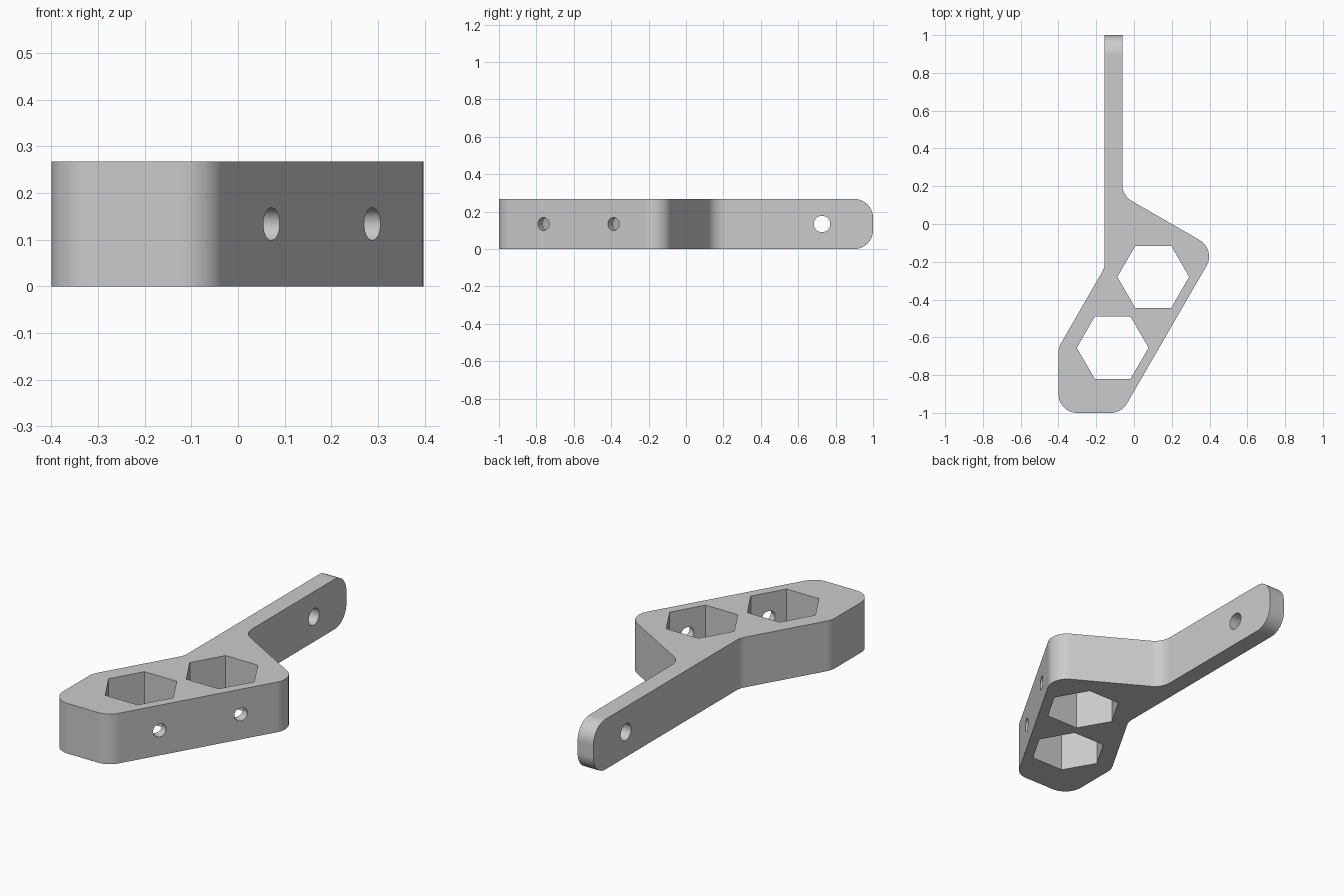
import bpy, bmesh, math
from mathutils import Vector, Matrix

if "Cube" in bpy.data.objects:
    bpy.data.objects.remove(bpy.data.objects["Cube"], do_unlink=True)

HEIGHT = 0.267
MID = HEIGHT / 2
ROUND = 0.1

grey = bpy.data.materials.new("plain grey")
grey.use_nodes = True
colour = (0.6, 0.6, 0.6, 1)
grey.diffuse_color = colour
grey.node_tree.nodes["Principled BSDF"].inputs["Base Color"].default_value = colour


def make_object(name, bm):
    bmesh.ops.recalc_face_normals(bm, faces=bm.faces)
    mesh = bpy.data.meshes.new(name)
    bm.to_mesh(mesh)
    bm.free()
    mesh.materials.append(grey)
    obj = bpy.data.objects.new(name, mesh)
    bpy.context.collection.objects.link(obj)
    return obj


def fillet(before, corner, after, radius, steps=12):
    """Arc points that replace a corner; concave corners work too."""
    if radius == 0:
        return [corner]
    a, b = (before - corner).normalized(), (after - corner).normalized()
    half = a.angle(b) / 2
    centre = corner + (a + b).normalized() * radius / math.sin(half)
    start = corner + a * radius / math.tan(half) - centre
    end = corner + b * radius / math.tan(half) - centre
    sweep = start.angle(end)
    return [centre + (start * math.sin(sweep * (1 - i / steps))
                      + end * math.sin(sweep * i / steps)) / math.sin(sweep)
            for i in range(steps + 1)]


def cylinder(name, sides, radius, depth, matrix):
    bm = bmesh.new()
    bmesh.ops.create_cone(bm, cap_ends=True, segments=sides, radius1=radius,
                          radius2=radius, depth=depth, matrix=matrix)
    return make_object(name, bm)


# Bracket outline: straight arm and slanted socket block
outline = [(-0.155, 1, 0), (-0.062, 1, 0), (-0.062, 0.151, ROUND),
           (0.434, -0.135, ROUND), (-0.066, -1, ROUND), (-0.4, -1, ROUND),
           (-0.4, -0.655, ROUND), (-0.155, -0.23, ROUND)]
corners = [Vector((x, y, 0)) for x, y, r in outline]
points = []
for i, (x, y, r) in enumerate(outline):
    points += fillet(corners[i - 1], corners[i], corners[(i + 1) % len(corners)], r)

bm = bmesh.new()
face = bm.faces.new([bm.verts.new(p) for p in points])
top = bmesh.ops.extrude_face_region(bm, geom=[face])
bmesh.ops.translate(bm, vec=(0, 0, HEIGHT),
                    verts=[v for v in top["geom"] if isinstance(v, bmesh.types.BMVert)])
bmesh.ops.recalc_face_normals(bm, faces=bm.faces)

# Rounded tip of the arm
tip = [e for e in bm.edges
       if all(v.co.y > 0.999 for v in e.verts)
       and abs(e.verts[0].co.z - e.verts[1].co.z) < 0.001]
bmesh.ops.bevel(bm, geom=tip, offset=ROUND, segments=12, profile=0.5, affect='EDGES')
bracket = make_object("bracket", bm)

# Hexagonal sockets, each with a screw hole from the slanted side
cutters = []
for x, y in ((0.102, -0.28), (-0.113, -0.655)):
    hexagon = Matrix.Translation((x, y, MID)) @ Matrix.Rotation(math.radians(30), 4, 'Z')
    socket = cylinder("socket_cutter", 6, 0.19, 1, hexagon)
    # Keep a hexagon corner pointing along x
    far = max(v.co.x for v in socket.data.vertices) - x
    if far < 0.18:
        socket.data.transform(Matrix.Translation((x, y, 0))
                              @ Matrix.Rotation(math.radians(30), 4, 'Z')
                              @ Matrix.Translation((-x, -y, 0)))
    side = Vector((math.sqrt(3) / 2, -0.5, 0))
    place = Matrix.Translation(Vector((x, y, MID)) + side * 0.2)
    aim = side.to_track_quat('Z', 'Y').to_matrix().to_4x4()
    cutters += [socket, cylinder("screw_cutter", 32, 0.035, 0.4, place @ aim)]

# Pivot hole through the arm
cutters.append(cylinder("pivot_cutter", 32, 0.044, 0.5,
                        Matrix.Translation((-0.108, 0.727, MID))
                        @ Matrix.Rotation(math.pi / 2, 4, 'Y')))

bpy.context.view_layer.objects.active = bracket
for cutter in cutters:
    cutter.hide_render = True
    cut = bracket.modifiers.new("cut", 'BOOLEAN')
    cut.object = cutter
    cut.solver = 'EXACT'
    bpy.ops.object.modifier_apply(modifier=cut.name)
    bpy.data.objects.remove(cutter, do_unlink=True)

# Smooth rounds with sharp rims
bpy.ops.object.select_all(action='DESELECT')
bracket.select_set(True)
bpy.ops.object.shade_smooth_by_angle(angle=math.radians(30))
weighted = bracket.modifiers.new("flat faces", 'WEIGHTED_NORMAL')
weighted.keep_sharp = True
